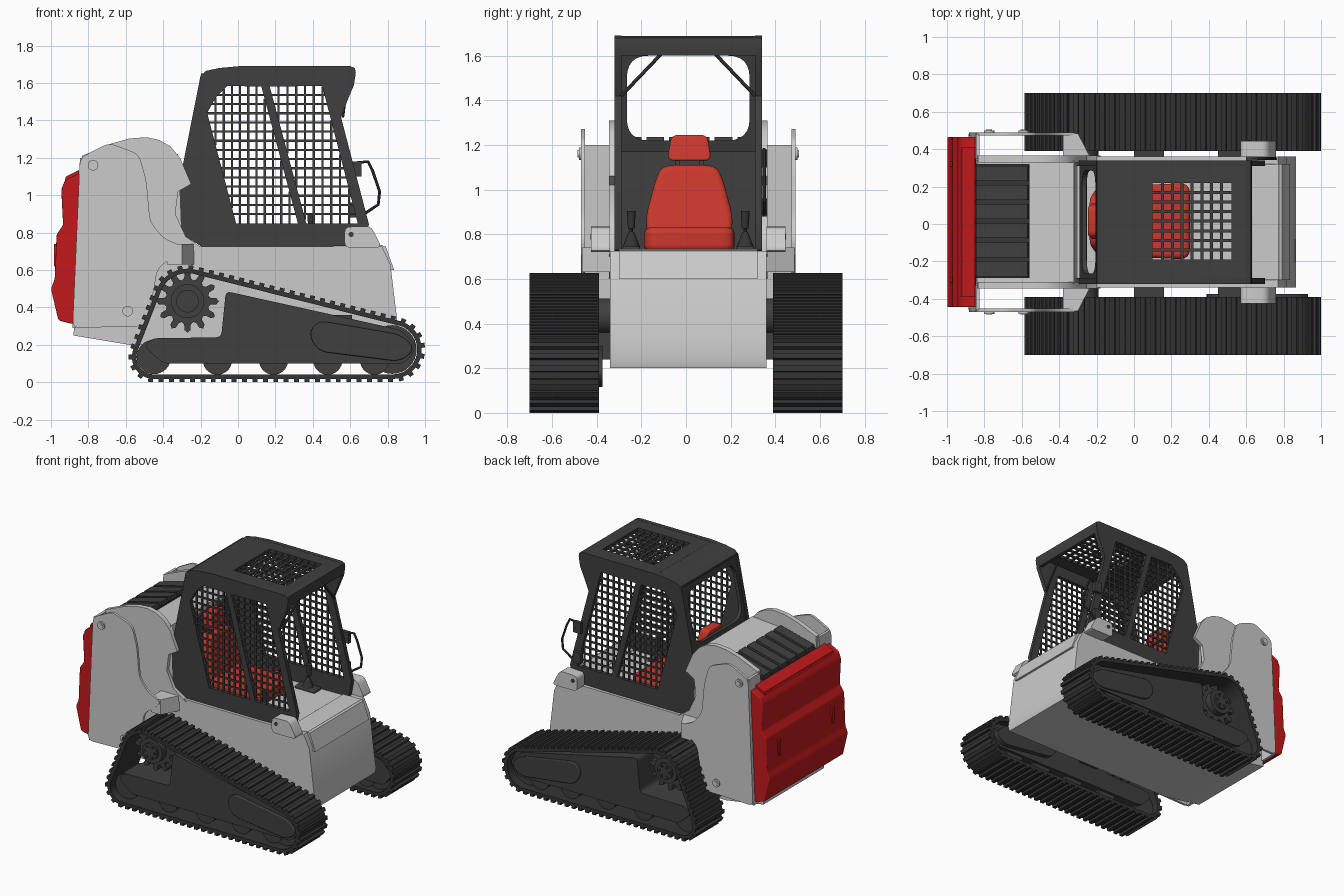
import bpy, bmesh, math
from mathutils import Matrix, Vector

if "Cube" in bpy.data.objects:
    bpy.data.objects.remove(bpy.data.objects["Cube"])

CY = 0.01  # body centre line in y


def material(name, col):
    m = bpy.data.materials.new(name)
    m.diffuse_color = (*col, 1)
    m.use_nodes = True
    m.node_tree.nodes["Principled BSDF"].inputs["Base Color"].default_value = m.diffuse_color
    return m


DARK = material("dark", (0.05, 0.05, 0.052))
RUBBER = material("rubber", (0.035, 0.035, 0.037))
RED = material("red", (0.55, 0.01, 0.012))
SEAT = material("seat_red", (0.6, 0.04, 0.025))

# Plane maps: local (u, v, w) -> world
XZ = Matrix(((1, 0, 0, 0), (0, 0, 1, 0), (0, 1, 0, 0), (0, 0, 0, 1)))
YZ = Matrix(((0, 0, 1, 0), (1, 0, 0, 0), (0, 1, 0, 0), (0, 0, 0, 1)))
XY = Matrix.Identity(4)


def finish(name, bm, mat=None, bevel=0):
    bmesh.ops.remove_doubles(bm, verts=bm.verts, dist=1e-5)
    bmesh.ops.recalc_face_normals(bm, faces=bm.faces)
    me = bpy.data.meshes.new(name)
    bm.to_mesh(me)
    bm.free()
    me.shade_smooth()
    me.set_sharp_from_angle(angle=math.radians(32))
    ob = bpy.data.objects.new(name, me)
    bpy.context.collection.objects.link(ob)
    if mat:
        me.materials.append(mat)
    if bevel:
        b = ob.modifiers.new("bevel", 'BEVEL')
        b.width, b.segments, b.limit_method = bevel, 4, 'ANGLE'
    return ob


def curve_bmesh(loops, cyclic, **props):
    cu = bpy.data.curves.new("tmp", 'CURVE')
    for k, v in props.items():
        setattr(cu, k, v)
    for pts in loops:
        sp = cu.splines.new('POLY')
        sp.points.add(len(pts) - 1)
        for p, c in zip(sp.points, pts):
            p.co = (*c, 0, 1) if len(c) == 2 else (*c, 1)
        sp.use_cyclic_u = cyclic
    ob = bpy.data.objects.new("tmp", cu)
    bpy.context.collection.objects.link(ob)
    dg = bpy.context.evaluated_depsgraph_get()
    me = bpy.data.meshes.new_from_object(ob.evaluated_get(dg))
    bm = bmesh.new()
    bm.from_mesh(me)
    bpy.data.objects.remove(ob)
    bpy.data.curves.remove(cu)
    bpy.data.meshes.remove(me)
    return bm


def prism(name, pts, w0, w1, mat=None, plane=XZ, holes=(), bevel=0):
    """Extrude a flat outline (with optional holes) between w0 and w1."""
    bm = curve_bmesh([pts, *holes], True, dimensions='2D', fill_mode='BOTH', extrude=abs(w1 - w0) / 2)
    bmesh.ops.remove_doubles(bm, verts=bm.verts, dist=1e-5)
    bmesh.ops.dissolve_limit(bm, angle_limit=0.01, verts=bm.verts, edges=bm.edges)
    bm.transform(plane @ Matrix.Translation((0, 0, (w0 + w1) / 2)))
    return finish(name, bm, mat, bevel)


def rod(name, pts, r, mat):
    return finish(name, curve_bmesh([pts], False, dimensions='3D', bevel_depth=r, bevel_resolution=2, use_fill_caps=True), mat)


def boxes(name, items, mat=None, plane=XY, bevel=0):
    """items: (u0, u1, v0, v1, w0, w1) blocks joined in one object."""
    bm = bmesh.new()
    for a, b, c, d, e, f in items:
        m = Matrix.Translation(((a + b) / 2, (c + d) / 2, (e + f) / 2)) @ Matrix.Diagonal((b - a, d - c, f - e, 1))
        g = bmesh.ops.create_cube(bm, size=1, matrix=plane @ m)
    return finish(name, bm, mat, bevel)


def cyl(name, x, z, y, r, depth, mat=None, n=32, r2=None, upright=False):
    bm = bmesh.new()
    rot = Matrix() if upright else Matrix.Rotation(math.pi / 2, 4, 'X')
    bmesh.ops.create_cone(bm, cap_ends=True, segments=n, radius1=r, radius2=r if r2 is None else r2,
                          depth=depth, matrix=Matrix.Translation((x, y, z)) @ rot)
    return finish(name, bm, mat)


def rounded(pts, r, n=4):
    out = []
    for i, p in enumerate(pts):
        p, a, b = Vector(p), Vector(pts[i - 1]), Vector(pts[(i + 1) % len(pts)])
        a = p + (a - p).normalized() * min(r, (a - p).length * .48)
        b = p + (b - p).normalized() * min(r, (b - p).length * .48)
        for k in range(n + 1):
            t = k / n
            out.append(tuple(a * (1 - t) ** 2 + p * 2 * t * (1 - t) + b * t * t))
    return out


def grid(name, poly, su, sv, w0, w1, plane, t=0.006):
    """Bars filling a convex window outline."""
    items = []
    for ax, step in ((0, su), (1, sv)):
        lo, hi = min(p[ax] for p in poly), max(p[ax] for p in poly)
        n = round((hi - lo) / step)
        for i in range(1, n):
            c = lo + (hi - lo) * i / n
            hit = []
            for p, q in zip(poly, poly[1:] + poly[:1]):
                if (p[ax] - c) * (q[ax] - c) < 0:
                    hit.append(p[1 - ax] + (q[1 - ax] - p[1 - ax]) * (c - p[ax]) / (q[ax] - p[ax]))
            if len(hit) > 1:
                a, b = min(hit) - .005, max(hit) + .005
                items.append((c - t, c + t, a, b, w0, w1) if ax == 0 else (a, b, c - t, c + t, w0, w1))
    return boxes(name, items, DARK, plane)


# ---- Tracks: belt is the hull round three wheels ----
def hull_path(off):
    pts = []
    for cx, cz, r in ((-.27, .43, .195), (.825, .175, .175), (-.45, .135, .135)):
        pts += [(cx + (r - off) * math.cos(a * math.pi / 36), cz + (r - off) * math.sin(a * math.pi / 36)) for a in range(72)]
    pts = sorted(pts)
    def half(seq):
        h = []
        for p in seq:
            while len(h) > 1 and (h[-1][0] - h[-2][0]) * (p[1] - h[-2][1]) - (h[-1][1] - h[-2][1]) * (p[0] - h[-2][0]) <= 1e-9:
                h.pop()
            h.append(p)
        return h[:-1]
    return half(pts) + half(pts[::-1])


def lug_belt(name, y0, y1):
    path = [Vector(p) for p in hull_path(.018)]
    segs = list(zip(path, path[1:] + path[:1]))
    total, n = sum((b - a).length for a, b in segs), 66
    bm = bmesh.new()
    for i in range(n):
        d = total * i / n
        for a, b in segs:
            if d <= (b - a).length:
                break
            d -= (b - a).length
        t = (b - a).normalized()
        c = a + t * d + Vector((t.y, -t.x)) * .006
        m = Matrix.Translation((c.x, (y0 + y1) / 2, c.y)) @ Matrix.Rotation(-math.atan2(t.y, t.x), 4, 'Y')
        bmesh.ops.create_cube(bm, size=1, matrix=m @ Matrix.Diagonal((.026, y1 - y0, .024, 1)))
    return finish(name, bm, RUBBER)


frame = rounded([(-.5, .19), (-.46, .235), (-.09, .24), (-.065, .487), (.87, .28), (.96, .19), (.89, .1), (-.4, .1)], .03)
slot = rounded([(.375, .26), (.43, .33), (.87, .255), (.95, .18), (.87, .11), (.43, .165)], .05)
gear = []
for i in range(12):
    for da, r in ((-.5, .115), (-.27, .125), (-.2, .155), (0, .168), (.2, .155), (.27, .125)):
        a = (i + da) * math.pi / 6
        gear.append((-.27 + r * math.cos(a), .433 + r * math.sin(a)))
for s, side in ((-1, "right"), (1, "left")):
    ys = lambda a, b: sorted((s * a, s * b))
    prism(side + "_track_belt", hull_path(.018), *ys(.39, .70), RUBBER, holes=[hull_path(.042)])
    lug_belt(side + "_track_lugs", *ys(.39, .70))
    prism(side + "_track_frame", frame, *ys(.41, .66), DARK)
    prism(side + "_frame_cover", slot, *ys(.65, .675), DARK, bevel=.006)
    prism(side + "_sprocket", gear, *ys(.5, .57), DARK)
    cyl(side + "_sprocket_hub", -.27, .433, s * .52, .09, .2, DARK)
    cyl(side + "_hub_cap", -.27, .433, s * .62, .06, .03, DARK)
    for i in range(6):
        a = i * math.pi / 3
        cyl(side + "_hub_bolt", -.27 + .042 * math.cos(a), .433 + .042 * math.sin(a), s * .637, .01, .012, DARK, 6)
    for x in (-.11, .19, .48, .73):
        cyl(side + "_roller", x, .118, s * .54, .078, .22, DARK)
    cyl(side + "_front_idler", .825, .175, s * .54, .13, .2, DARK)
    cyl(side + "_rear_idler", -.45, .135, s * .54, .092, .2, DARK)
    boxes(side + "_track_mounts", [(x, x + .16, *ys(.33, .43), .24, .36) for x in (0, .45)], DARK)
    cyl(side + "_drive_motor", -.27, .433, s * .39, .08, .12, DARK)
prism("inner_frame_cover", slot, -.415, -.375, DARK)

# ---- Hull, hood, towers ----
prism("hull", [(.855, .2), (.865, .235), (.85, .34), (.815, .63), (.77, .725), (-.84, .725), (-.88, .25), (-.58, .2)], CY - .35, CY + .35)
boxes("front_deck", [(.63, .775, CY - .31, CY + .31, .70, .735)], bevel=.006)
prism("step_lip", [(.81, .6), (.835, .6), (.79, .725), (.76, .735)], CY - .31, CY + .31)
prism("hood", [(-.86, .6), (-.84, 1.13), (-.56, 1.2), (-.32, 1.22), (-.3, .7)], CY - .33, CY + .33)
prism("hood_grille", [(-.845, 1.125), (-.56, 1.195), (-.56, 1.21), (-.845, 1.14)], CY - .30, CY + .31, RUBBER)
for i in range(6):
    y = CY - .25 + i * .102
    prism("grille_slat", [(-.845, 1.13), (-.56, 1.2), (-.57, 1.235), (-.845, 1.165)], y - .04, y + .04, DARK)
wall = [(-.86, .6), (-.835, 1.21), (-.68, 1.275), (-.58, 1.303), (-.49, 1.31), (-.42, 1.295), (-.36, 1.26), (-.31, 1.2),
        (-.25, 1.06), (-.32, 1.02), (-.335, .9), (-.28, .78), (-.18, .71)]
plate = rounded([(-.885, .29), (-.845, 1.2), (-.69, 1.28), (-.53, 1.22), (-.49, 1.08), (-.47, .86), (-.4, .77), (-.3, .73),
                 (-.32, .69), (-.43, .61), (-.46, .44), (-.5, .3)], .04)
for s, side in ((-1, "right"), (1, "left")):
    ys = lambda a, b: sorted((CY + s * a, CY + s * b))
    prism(side + "_tower_wall", wall, *ys(.32, .355))
    prism(side + "_tower_plate", plate, *ys(.462, .48))
    prism(side + "_tower_back", [(-.885, .29), (-.845, 1.2), (-.825, 1.2), (-.865, .29)], *ys(.34, .47))
    prism(side + "_tower_web", [(-.38, CY + s * .34), (-.38, CY + s * .475), (-.3, CY + s * .475), (-.23, CY + s * .34)], .63, .74, plane=XY)
    for x, z in ((-.775, 1.16), (-.59, .38)):
        cyl(side + "_pivot_pin", x, z, CY + s * .48, .028, .02)
        cyl(side + "_pivot_core", x, z, CY + s * .485, .017, .02)
    prism(side + "_front_bracket", rounded([(.57, .72), (.57, .83), (.71, .835), (.77, .72)], .03), *ys(.35, .435))
    cyl(side + "_bracket_pin", .605, .79, CY + s * .432, .014, .012, DARK, 16)

# ---- Rear door ----
door = [(-.88, .31), (-.96, .33), (-1, .5), (-.98, .55), (-.97, .79), (-.935, .84), (-.945, 1.03), (-.925, 1.08), (-.845, 1.12)]
prism("rear_door", rounded(door, .012, 2), CY - .455, CY + .455, RED, bevel=.006)
prism("door_top_cap", [(-.93, 1.06), (-.92, 1.1), (-.85, 1.135), (-.85, 1.08)], CY - .4, CY + .4, RED)
boxes("door_latches", [(-.985, -.96, y - .015, y + .015, .62, .74) for y in (-.3, .32)], RED, bevel=.004)

# ---- Cab ----
side_outline = [(-.2, 1.64), (-.17, 1.665), (-.1, 1.68), (.01, 1.69), (.6, 1.69), (.625, 1.68), (.63, 1.655), (.62, 1.59), (.55, 1.42),
                (.70, .845), (.68, .73), (-.18, .715), (-.28, .78), (-.335, .9), (-.32, 1.02), (-.25, 1.06), (-.295, 1.16)]
win_rear = [(-.055, 1.585), (.125, 1.58), (.32, .85), (-.01, .85), (-.165, 1.44), (-.12, 1.52)]
win_front = [(.17, 1.58), (.45, 1.585), (.64, .85), (.365, .85)]
for s, side in ((-1, "right"), (1, "left")):
    ys = lambda a, b: sorted((CY + s * a, CY + s * b))
    prism(side + "_cab_side", side_outline, *ys(.30, .33), DARK, holes=[win_rear, win_front])
    grid(side + "_rear_side_mesh", win_rear, .046, .05, *ys(.31, .32), XZ)
    grid(side + "_front_side_mesh", win_front, .046, .05, *ys(.31, .32), XZ)
    rod(side + "_corner_brace", [(.56, CY + s * .3, 1.42), (.59, CY + s * .09, 1.64)], .008, DARK)
    # Control lever
    y = CY + s * .255
    boxes(side + "_console", [(.3, .46, y - .04, y + .04, .71, .745)], DARK, bevel=.008)
    cyl(side + "_lever_boot", .38, .775, y, .04, .07, RUBBER, 16, .012, True)
    rod(side + "_lever", [(.38, y, .78), (.385, y, .85)], .008, RUBBER)
    cyl(side + "_lever_grip", .39, .865, y, .015, .08, RUBBER, 12, .02, True)
roof_hole = [(.10, -.19), (.52, -.19), (.52, .22), (.10, .22)]
prism("roof", [(0, CY - .32), (.6, CY - .32), (.6, CY + .32), (0, CY + .32)], 1.665, 1.689, DARK, XY, [roof_hole])
grid("roof_mesh", roof_hole, .052, .052, 1.67, 1.682, XY, .008)
prism("roof_rear", [(-.2, 1.64), (-.17, 1.665), (-.1, 1.68), (.01, 1.689), (.01, 1.665), (-.1, 1.655), (-.18, 1.6)], CY - .32, CY + .32, DARK)
prism("roof_front", [(.59, 1.689), (.6, 1.689), (.625, 1.68), (.63, 1.655), (.62, 1.6), (.595, 1.6), (.6, 1.66)], CY - .32, CY + .32, DARK)
# Slanted rear panel with a rounded window
SLANT = Matrix(((0, .19, 1, -.51), (1, 0, 0, 0), (0, 1, 0, 0), (0, 0, 0, 1)))
prism("cab_rear_panel", [(CY - .32, 1.15), (CY + .32, 1.15), (CY + .32, 1.65), (CY - .32, 1.65)], 0, .025, DARK, SLANT,
      [rounded([(CY - .275, 1.22), (CY + .275, 1.22), (CY + .275, 1.6), (CY - .275, 1.6)], .1, 6)])
boxes("cab_rear_wall", [(-.285, -.25, CY - .31, CY + .31, .71, 1.17)], DARK)
# Door grab handle on the far side
rod("grab_handle", [(.6, .35, 1.17), (.695, .35, 1.18), (.72, .35, 1.13), (.757, .35, 1.02), (.75, .35, .95), (.66, .35, .89)], .008, DARK)
boxes("handle_hinges", [(.6, .66, .335, .362, z, z + .08) for z in (1.1, .88)], DARK)

# ---- Seat ----
LEAN = Matrix(((0, -.2, 1, .04), (1, 0, 0, 0), (0, 1, 0, 0), (0, 0, 0, 1)))
back = [(-.17, .73), (-.2, .86), (-.15, 1.05), (-.12, 1.11), (.12, 1.11), (.15, 1.05), (.2, .86), (.17, .73)]
back = [(u + .015, v) for u, v in back]
prism("seat_back", rounded(back, .06), -.06, .03, SEAT, LEAN, bevel=.022)
prism("seat_headrest", rounded([(-.085, 1.13), (-.065, 1.245), (.095, 1.245), (.115, 1.13)], .03), -.04, .03, SEAT, LEAN, bevel=.015)
boxes("headrest_posts", [(y - .01, y + .01, 1.09, 1.14, -.015, .005) for y in (-.04, .07)], DARK, LEAN)
prism("seat_cushion", rounded([(-.14, -.17), (.3, -.19), (.3, .22), (-.14, .2)], .06), .725, .83, SEAT, XY, bevel=.025)
